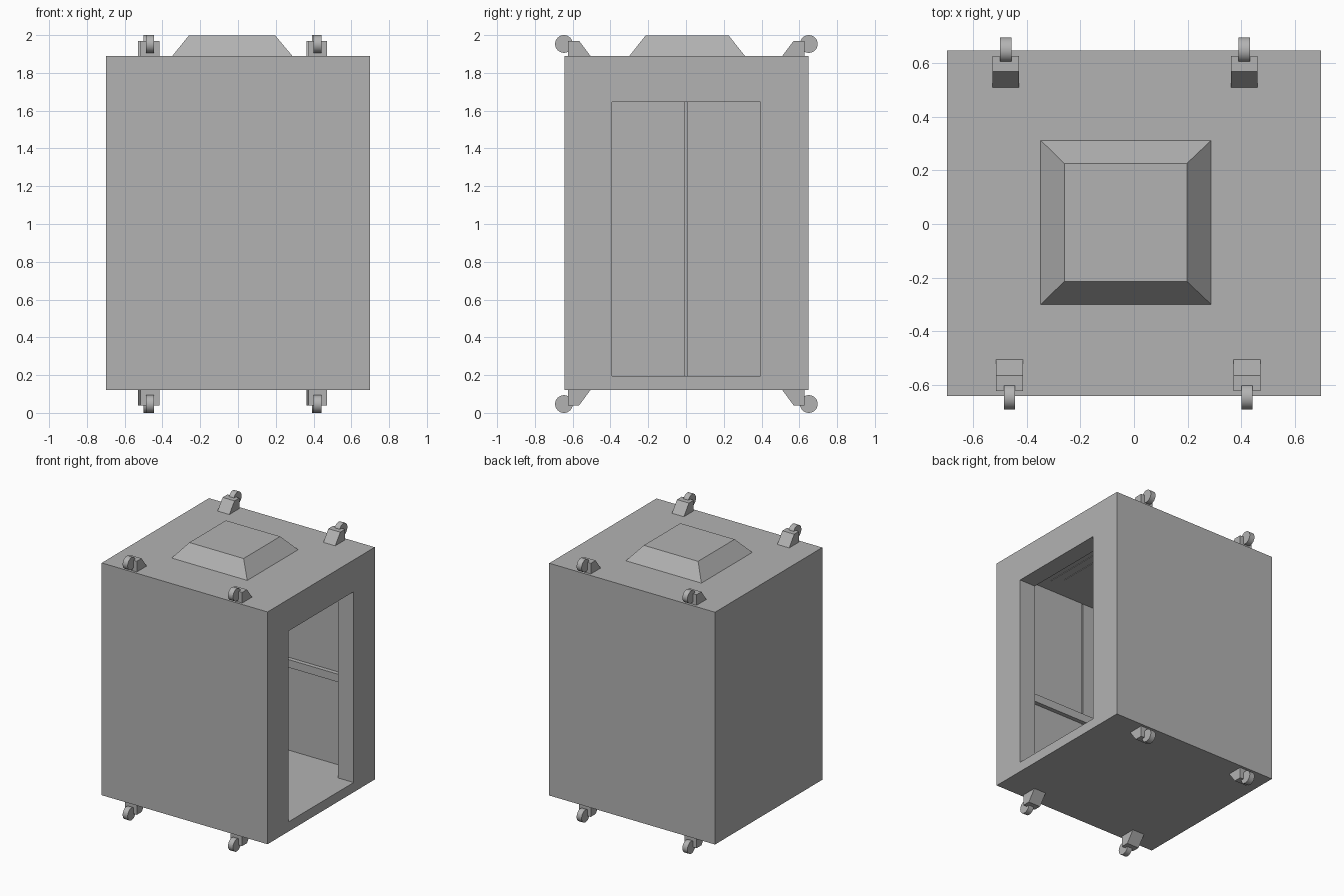
import bpy, bmesh, math
from mathutils import Matrix

if "Cube" in bpy.data.objects:
    bpy.data.objects.remove(bpy.data.objects["Cube"])

# Darker grey shared by all parts
grey = bpy.data.materials.new("grey_metal")
grey.diffuse_color = (0.45, 0.45, 0.45, 1)
grey.use_nodes = True
grey.node_tree.nodes["Principled BSDF"].inputs["Base Color"].default_value = grey.diffuse_color


def finish(name, bm):
    bmesh.ops.recalc_face_normals(bm, faces=bm.faces)
    mesh = bpy.data.meshes.new(name)
    bm.to_mesh(mesh)
    bm.free()
    mesh.materials.append(grey)
    obj = bpy.data.objects.new(name, mesh)
    bpy.context.collection.objects.link(obj)
    return obj


def frustum(name, bottom, top, z0, z1):
    """Bottom and top are rectangles (x0, x1, y0, y1)."""
    bm = bmesh.new()
    rings = []
    for (x0, x1, y0, y1), z in ((bottom, z0), (top, z1)):
        rings.append([bm.verts.new((x, y, z)) for x, y in
                      ((x0, y0), (x1, y0), (x1, y1), (x0, y1))])
    a, b = rings
    bm.faces.new(a[::-1])
    bm.faces.new(b)
    for i in range(4):
        j = (i + 1) % 4
        bm.faces.new((a[i], a[j], b[j], b[i]))
    return finish(name, bm)


def box(name, x0, x1, y0, y1, z0, z1):
    rect = (x0, x1, y0, y1)
    return frustum(name, rect, rect, z0, z1)


def bracket(name, xc, width, profile):
    """Extrude a (y, z) profile along x."""
    bm = bmesh.new()
    face = bm.faces.new([bm.verts.new((xc - width / 2, y, z)) for y, z in profile])
    ext = bmesh.ops.extrude_face_region(bm, geom=[face])["geom"]
    verts = [v for v in ext if isinstance(v, bmesh.types.BMVert)]
    bmesh.ops.translate(bm, verts=verts, vec=(width, 0, 0))
    return finish(name, bm)


def wheel(name, xc, yc, zc, radius, width):
    bm = bmesh.new()
    mat = Matrix.Translation((xc, yc, zc)) @ Matrix.Rotation(math.pi / 2, 4, 'Y')
    bmesh.ops.create_cone(bm, cap_ends=True, segments=32, radius1=radius,
                          radius2=radius, depth=width, matrix=mat)
    obj = finish(name, bm)
    bpy.ops.object.select_all(action='DESELECT')
    obj.select_set(True)
    bpy.context.view_layer.objects.active = obj
    bpy.ops.object.shade_smooth_by_angle(angle=math.radians(40))


# Hollow cabin with door opening and wall seams
cabin = box("cabin", -0.698, 0.698, -0.642, 0.648, 0.121, 1.889)
cutters = [
    box("room_cutter", -0.62, 0.565, -0.57, 0.57, 0.195, 1.80),
    box("door_cutter", 0.50, 0.80, -0.391, 0.394, 0.195, 1.647),
    box("back_seam_cutter", -0.65, -0.60, -0.006, 0.008, 0.196, 1.799),
    box("side_seam_cutter", -0.020, -0.010, -0.59, 0.59, 0.196, 1.799),
]
for c in cutters:
    mod = cabin.modifiers.new(c.name, 'BOOLEAN')
    mod.operation = 'DIFFERENCE'
    mod.solver = 'EXACT'
    mod.object = c
    bpy.context.view_layer.objects.active = cabin
    bpy.ops.object.modifier_apply(modifier=mod.name)
    bpy.data.objects.remove(c)

# Handrails on both side walls
for s, side in ((-1, "front"), (1, "back")):
    y0, y1 = sorted((s * 0.538, s * 0.572))
    box(f"{side}_handrail", -0.60, 0.545, y0, y1, 0.842, 0.902)

# Ceiling lights on a shallow panel
box("ceiling_panel", -0.42, 0.36, -0.46, 0.46, 1.796, 1.802)
for i, x in enumerate((-0.21, 0.15)):
    for j, y in enumerate((-0.21, 0.21)):
        box(f"ceiling_light_{i}{j}", x - 0.15, x + 0.15, y - 0.18, y + 0.18, 1.792, 1.797)

# Roof hatch
frustum("roof_hatch", (-0.35, 0.29, -0.302, 0.314), (-0.26, 0.197, -0.214, 0.226), 1.887, 1.998)

# Guide wheels on wedge brackets, above and below
for label, s, off, xs in (("front", -1, 0.0, (-0.465, 0.422)),
                          ("back", 1, 0.004, (-0.479, 0.412))):
    for i, x in enumerate(xs):
        for level, base, d in (("upper", 1.887, 1), ("lower", 0.123, -1)):
            prof = [(0.504, 0), (0.566, 0.083), (0.624, 0.083), (0.624, 0)]
            prof = [(s * (y + off), base + d * z) for y, z in prof]
            bracket(f"{level}_{label}_bracket_{i}", x, 0.1, prof)
            zc = 1.953 if d > 0 else 0.047
            wheel(f"{level}_{label}_wheel_{i}", x, s * (0.646 + off), zc, 0.047, 0.042)
